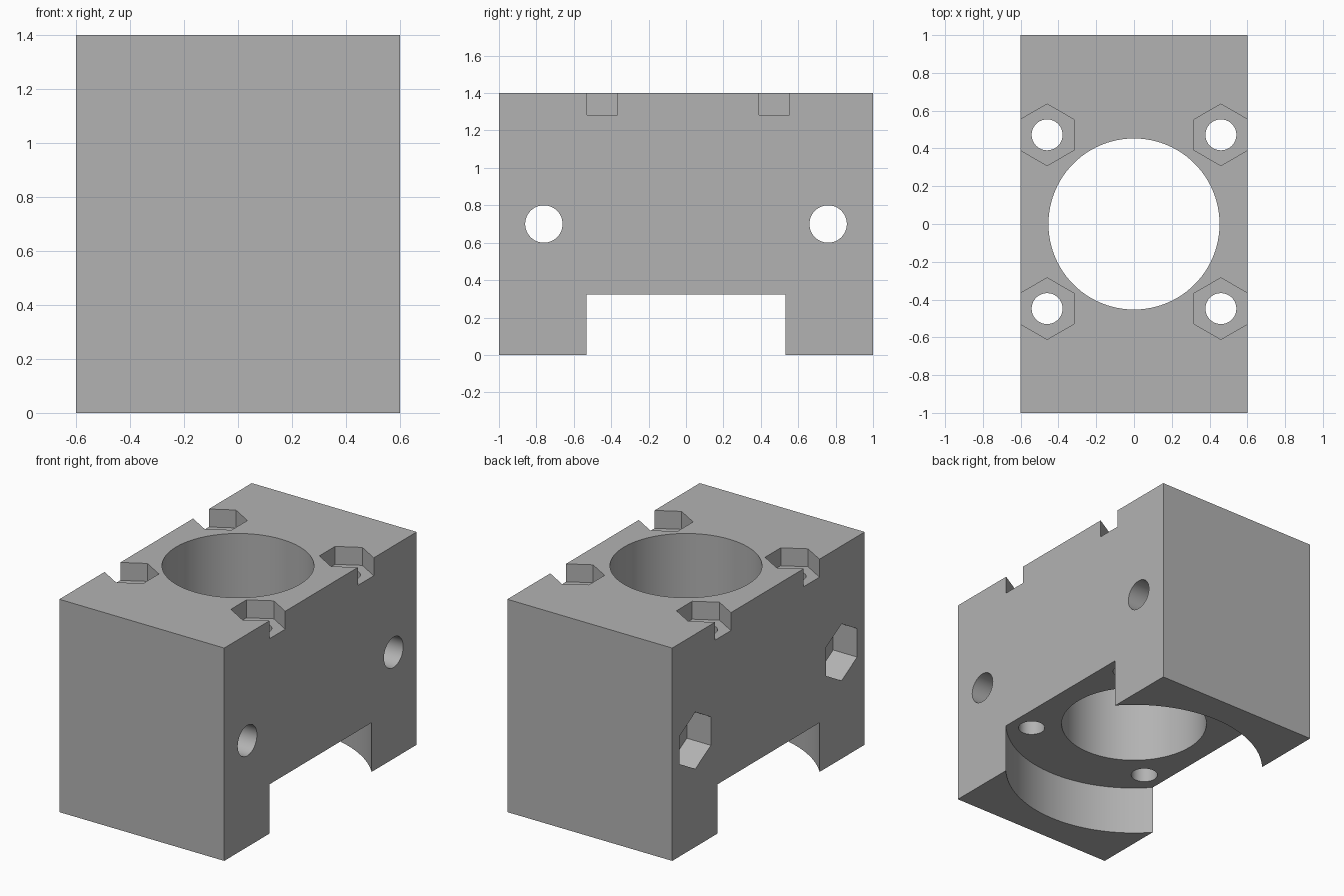
import bpy, bmesh
from math import sin, cos, tau, radians
from mathutils import Vector

old = bpy.data.objects.get("Cube")
if old:
    bpy.data.objects.remove(old, do_unlink=True)

grey = bpy.data.materials.new("neutral grey")
grey.use_nodes = True
colour = (0.45, 0.45, 0.45, 1)
grey.diffuse_color = colour
grey.node_tree.nodes["Principled BSDF"].inputs["Base Color"].default_value = colour


def add_object(name, bm):
    bmesh.ops.recalc_face_normals(bm, faces=bm.faces)
    mesh = bpy.data.meshes.new(name)
    bm.to_mesh(mesh)
    bm.free()
    mesh.materials.append(grey)
    obj = bpy.data.objects.new(name, mesh)
    bpy.context.collection.objects.link(obj)
    return obj


def prism(name, sides, radius, start, end):
    """Regular prism between two points; its first corner points to +y (along z) or +z (along x)."""
    start, end = Vector(start), Vector(end)
    along_z = abs(end.z - start.z) > abs(end.x - start.x)
    up = Vector((0, 1, 0)) if along_z else Vector((0, 0, 1))
    side = up.cross((end - start).normalized())
    bm = bmesh.new()
    ring = [bm.verts.new(start + radius * (up * cos(tau * i / sides) + side * sin(tau * i / sides)))
            for i in range(sides)]
    cap = bm.faces.new(ring)
    result = bmesh.ops.extrude_face_region(bm, geom=[cap], use_keep_orig=True)
    moved = [v for v in result["geom"] if isinstance(v, bmesh.types.BMVert)]
    bmesh.ops.translate(bm, verts=moved, vec=end - start)
    return add_object(name, bm)


# Solid block
bm = bmesh.new()
bmesh.ops.create_cube(bm, size=1)
bmesh.ops.scale(bm, vec=(1.2, 2, 1.4), verts=bm.verts)
bmesh.ops.translate(bm, vec=(0, 0, 0.7), verts=bm.verts)
block = add_object("mount_block", bm)

# Round recess underneath and central bore
cutters = [
    prism("recess_cutter", 128, 0.802, (0, 0, -0.2), (0, 0, 0.324)),
    prism("bore_cutter", 96, 0.453, (0, 0, 0.2), (0, 0, 1.6)),
]

# Vertical screw holes with hexagonal nut pockets in the top
for x in (-0.46, 0.46):
    for y in (-0.448, 0.472):
        cutters.append(prism("screw_hole_cutter", 40, 0.082, (x, y, 0.2), (x, y, 1.6)))
        cutters.append(prism("nut_pocket_cutter", 6, 0.163, (x, y, 1.282), (x, y, 1.6)))

# Cross holes with hexagonal nut pockets on one side
for y in (-0.76, 0.76):
    cutters.append(prism("cross_hole_cutter", 48, 0.1, (-0.8, y, 0.7), (0.8, y, 0.7)))
    cutters.append(prism("side_pocket_cutter", 6, 0.187, (-0.8, y, 0.7), (-0.425, y, 0.7)))

for cutter in cutters:
    cutter.hide_render = True
    cut = block.modifiers.new(cutter.name, "BOOLEAN")
    cut.operation = "DIFFERENCE"
    cut.solver = "EXACT"
    cut.object = cutter

# Bake the cuts and drop the cutters
graph = bpy.context.evaluated_depsgraph_get()
baked = bpy.data.meshes.new_from_object(block.evaluated_get(graph))
block.modifiers.clear()
block.data = baked
for cutter in cutters:
    bpy.data.objects.remove(cutter, do_unlink=True)

# Smooth bores with crisp edges
bpy.ops.object.select_all(action="DESELECT")
block.select_set(True)
bpy.context.view_layer.objects.active = block
bpy.ops.object.shade_smooth_by_angle(angle=radians(30))
